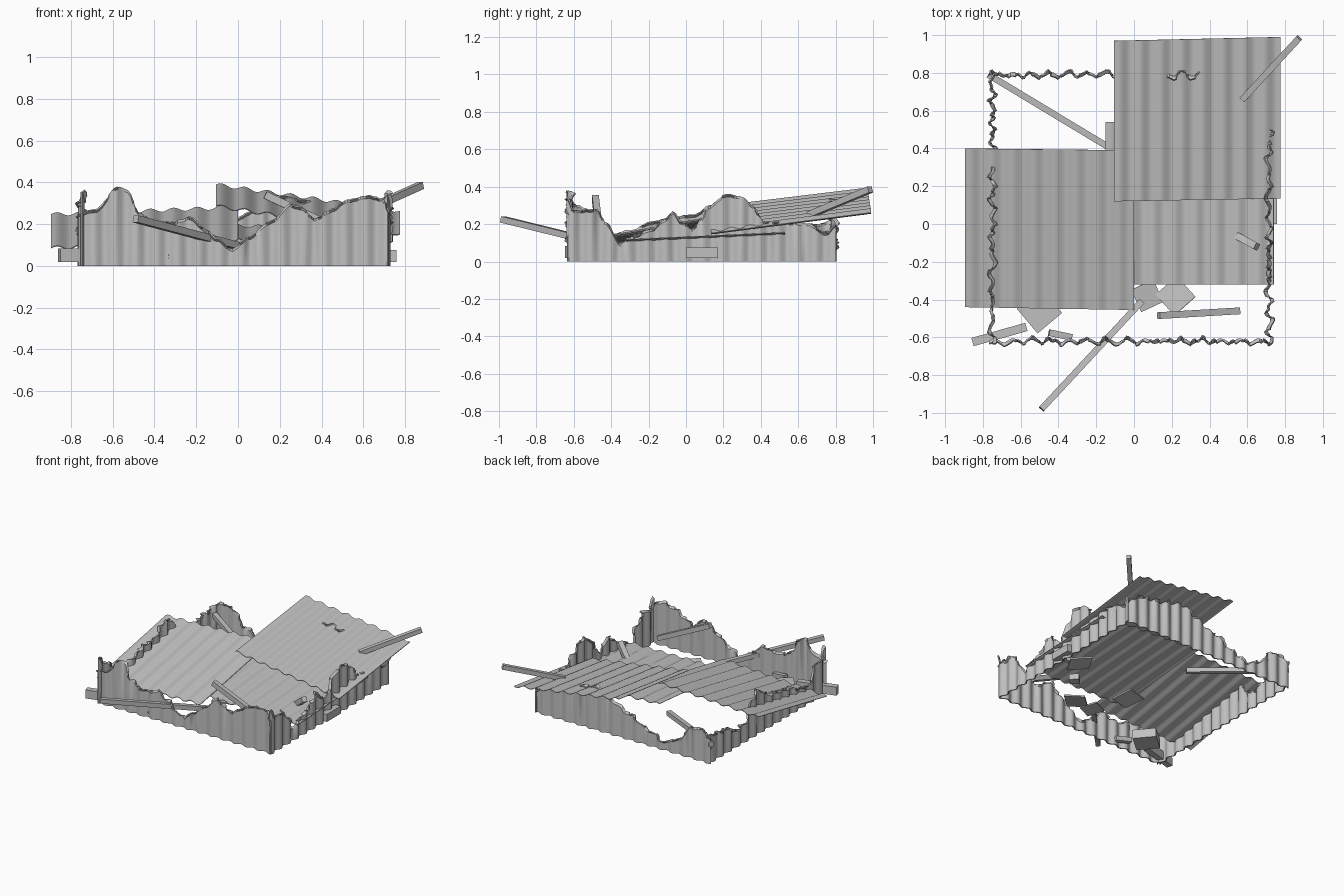
import bpy, bmesh, math, random
from mathutils import Vector, Matrix

if "Cube" in bpy.data.objects:
    bpy.data.objects.remove(bpy.data.objects["Cube"])

random.seed(4)


def mat(name, v):
    m = bpy.data.materials.new(name)
    m.diffuse_color = (v, v, v, 1)
    m.use_nodes = True
    m.node_tree.nodes["Principled BSDF"].inputs["Base Color"].default_value = m.diffuse_color
    return m


METAL = mat("grey metal", 0.53)


def add_mesh(name, verts, faces, thickness=0.0):
    me = bpy.data.meshes.new(name)
    me.from_pydata(verts, [], faces)
    me.materials.append(METAL)
    ob = bpy.data.objects.new(name, me)
    bpy.context.collection.objects.link(ob)
    bpy.ops.object.select_all(action='DESELECT')
    bpy.context.view_layer.objects.active = ob
    ob.select_set(True)
    if thickness:
        s = ob.modifiers.new("thickness", 'SOLIDIFY')
        s.thickness, s.offset = thickness, 0
        bpy.ops.object.modifier_apply(modifier=s.name)
    # outward faces, then smooth shading that keeps the sheet edges sharp
    bm = bmesh.new()
    bm.from_mesh(ob.data)
    bmesh.ops.recalc_face_normals(bm, faces=bm.faces[:])
    bm.to_mesh(ob.data)
    bm.free()
    bpy.ops.object.shade_smooth_by_angle(angle=math.radians(35))
    return ob


def grid_faces(cols, rows):
    return [(c * rows + r, (c + 1) * rows + r, (c + 1) * rows + r + 1, c * rows + r + 1)
            for c in range(cols - 1) for r in range(rows - 1)]


def height(profile, t):
    # eased blend between the profile points
    for (a, ha), (b, hb) in zip(profile, profile[1:]):
        if t <= b:
            f = max(0, (t - a) / (b - a))
            return ha + (hb - ha) * (f * f * (3 - 2 * f))
    return profile[-1][1]


def torn_wall(name, place, profile, period=0.1):
    # corrugated upright sheet with a ragged rim folded to either side
    t0, t1 = profile[0][0], profile[-1][0]
    n = int((t1 - t0) / period * 8)
    verts = []
    for i in range(n + 1):
        t = t0 + (t1 - t0) * i / n
        off = 0.011 * math.sin(2 * math.pi * (t - t0) / period)
        h = height(profile, t) + random.uniform(-0.003, 0.003)
        if i % 2 == 0:
            bend = random.choice((-1, 1)) * random.uniform(0.008, 0.02)
        for z, o in ((0, 0), (h - 0.012, 0), (h, bend)):
            x, y = place(t, off + o)
            verts.append((x, y, z))
    return add_mesh(name, verts, grid_faces(n + 1, 3), 0.008)


# Torn walls
torn_wall("front_wall", lambda t, o: (t, -0.62 + o), [
    (-0.765, 0.25), (-0.68, 0.27), (-0.57, 0.38), (-0.53, 0.36), (-0.47, 0.25), (-0.4, 0.21),
    (-0.3, 0.21), (-0.23, 0.235), (-0.15, 0.17), (-0.1, 0.13), (-0.03, 0.08), (0.05, 0.14),
    (0.17, 0.22), (0.25, 0.295), (0.3, 0.28), (0.37, 0.225), (0.45, 0.27), (0.52, 0.315),
    (0.63, 0.335), (0.69, 0.32), (0.725, 0.26)])
torn_wall("right_wall", lambda t, o: (0.715 + o, t), [
    (-0.635, 0.35), (-0.6, 0.27), (-0.48, 0.28), (-0.43, 0.21), (-0.35, 0.09), (-0.27, 0.14),
    (-0.19, 0.17), (-0.12, 0.22), (-0.07, 0.265), (-0.02, 0.21), (0.03, 0.17), (0.08, 0.22),
    (0.12, 0.29), (0.22, 0.36), (0.3, 0.345), (0.35, 0.3), (0.42, 0.21), (0.55, 0.21),
    (0.66, 0.2), (0.75, 0.15), (0.8, 0.2)])
torn_wall("back_wall", lambda t, o: (t, 0.79 + o), [
    (-0.765, 0.2), (-0.7, 0.25), (-0.6, 0.24), (-0.5, 0.12), (-0.37, 0.07), (-0.25, 0.12),
    (-0.08, 0.2), (0.1, 0.27), (0.2, 0.335), (0.32, 0.315), (0.42, 0.27), (0.6, 0.25),
    (0.725, 0.17)])
torn_wall("left_wall", lambda t, o: (-0.75 + o, t), [
    (-0.635, 0.365), (-0.59, 0.3), (-0.5, 0.27), (-0.42, 0.14), (-0.3, 0.165), (-0.18, 0.21),
    (-0.08, 0.235), (0.05, 0.25), (0.13, 0.3), (0.2, 0.34), (0.26, 0.3), (0.36, 0.15),
    (0.45, 0.13), (0.58, 0.19), (0.7, 0.2), (0.8, 0.22)])


def roof_sheet(name, corners, waves=8, amp=0.009):
    # corners: front left, front right, back left, back right
    fl, fr, bl, br = map(Vector, corners)
    n = waves * 8
    verts = []
    for i in range(n + 1):
        u = i / n
        a, b = fl.lerp(fr, u), bl.lerp(br, u)
        for r in range(2):
            p = a.lerp(b, r)
            p.z += amp * math.sin(2 * math.pi * waves * u)
            verts.append(p)
    return add_mesh(name, verts, grid_faces(n + 1, 2), 0.004)


# Fallen roof sheets
roof_sheet("back_roof_sheet", [(-0.105, 0.12, 0.285), (0.775, 0.135, 0.152),
                               (-0.105, 0.97, 0.388), (0.775, 0.99, 0.262)])
roof_sheet("left_roof_sheet", [(-0.895, -0.44, 0.085), (0, -0.455, 0.125),
                               (-0.895, 0.4, 0.245), (0, 0.39, 0.28)])
roof_sheet("right_roof_sheet", [(-0.15, -0.32, 0.125), (0.74, -0.32, 0.117),
                                (-0.15, 0.54, 0.2), (0.74, 0.53, 0.155)])


def beam(name, a, b, width, thick):
    # box running from a to b
    a, b = Vector(a), Vector(b)
    d = (b - a).normalized()
    side = d.cross(Vector((0, 0, 1))).normalized()
    up = side.cross(d)
    verts = [p + side * sx * width / 2 + up * sz * thick / 2
             for p in (a, b) for sx, sz in ((-1, -1), (1, -1), (1, 1), (-1, 1))]
    faces = [(3, 2, 1, 0), (4, 5, 6, 7)]
    faces += [(i, (i + 1) % 4, (i + 1) % 4 + 4, i + 4) for i in range(4)]
    return add_mesh(name, verts, faces)


# Loose beams and blocks
beam("front_beam", (-0.49, -0.98, 0.225), (0.04, -0.41, 0.085), 0.034, 0.034)
beam("back_right_beam", (0.575, 0.66, 0.25), (0.875, 0.985, 0.385), 0.034, 0.034)
beam("back_left_beam", (-0.77, 0.79, 0.15), (-0.14, 0.41, 0.08), 0.034, 0.034)
beam("inner_front_beam", (0.13, -0.485, 0.34), (0.555, -0.46, 0.14), 0.036, 0.036)
beam("left_corner_block", (-0.855, -0.625, 0.05), (-0.57, -0.545, 0.05), 0.045, 0.065)
beam("right_side_block", (0.73, 0.0, 0.047), (0.73, 0.17, 0.047), 0.055, 0.058)
beam("small_block", (0.54, -0.06, 0.12), (0.65, -0.12, 0.21), 0.038, 0.038)
beam("front_block", (-0.45, -0.575, 0.06), (-0.33, -0.6, 0.04), 0.035, 0.035)


def slab(name, x, y, z, size, turn, tilt, thick=0.012):
    # flat broken piece lying under the roof
    m = Matrix.Translation((x, y, z)) @ Matrix.Rotation(math.radians(turn), 4, 'Z') \
        @ Matrix.Rotation(math.radians(tilt), 4, 'X')
    s = size / 2
    ob = beam(name, (-s, 0, 0), (s, 0, 0), size, thick)
    ob.data.transform(m)


# Rubble slabs
slab("rubble_left", -0.5, -0.46, 0.04, 0.17, 40, 0, 0.07)
slab("rubble_middle", 0.07, -0.38, 0.04, 0.13, 25, 5)
slab("rubble_front", 0.22, -0.38, 0.05, 0.15, 42, -8)
slab("rubble_centre", -0.03, -0.1, 0.04, 0.16, 15, 8)
slab("rubble_right", 0.52, 0.02, 0.07, 0.16, 60, 10)
slab("rubble_small", 0.45, -0.12, 0.03, 0.07, 42, 0, 0.045)
